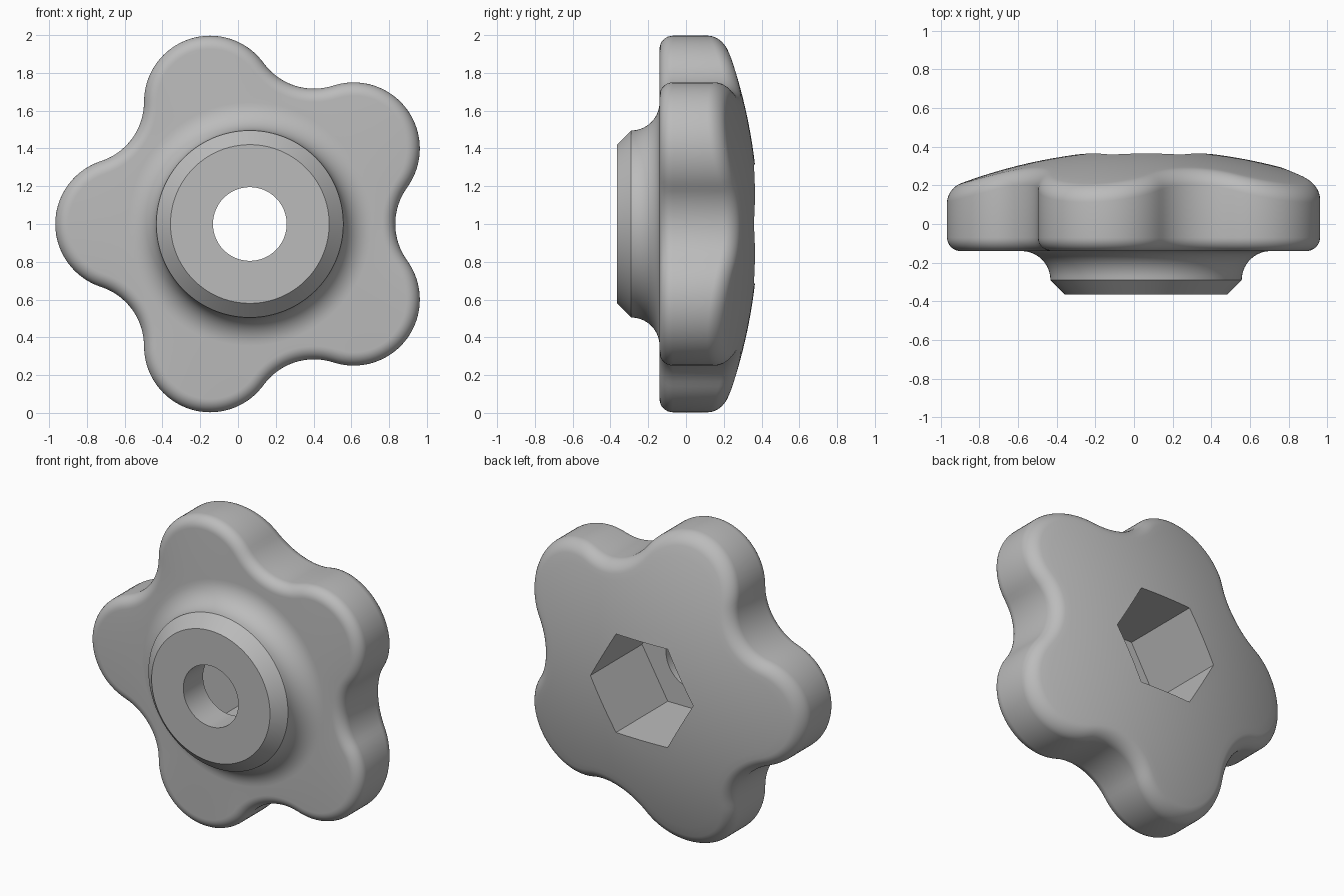
import bpy
import bmesh
from math import sin, cos, tan, atan2, sqrt, pi, radians

if "Cube" in bpy.data.objects:
    bpy.data.objects.remove(bpy.data.objects["Cube"])

SEGMENTS = 240
AXIS_X, AXIS_Z = 0.0625, 1.0
LOBE_DIST, LOBE_R = 0.68, 0.35      # five round lobes
FILLET = 0.07                       # rim rounding
FRONT_Y, BOSS_Y, FLOOR_Y = -0.14, -0.365, -0.165
BORE_R, HEX_APOTHEM = 0.195, 0.316


def lobed(theta, inset):
    """Radius of the five-lobed outline, moved inward by inset."""
    a = (theta - pi) % radians(72)
    a = min(a, radians(72) - a)
    r = LOBE_R - inset
    if a <= atan2(r * sin(radians(72)), LOBE_DIST + r * cos(radians(72))):
        return LOBE_DIST * cos(a) + sqrt(r * r - (LOBE_DIST * sin(a)) ** 2)
    b = radians(36) - a
    dist = 2 * LOBE_DIST * cos(radians(36))
    valley = LOBE_DIST - r
    return dist * cos(b) - sqrt(valley ** 2 - (dist * sin(b)) ** 2)


def hexagon(theta):
    """Radius of the hexagonal socket, with a corner on the x axis."""
    return HEX_APOTHEM / cos(theta % radians(60) - radians(30))


def dome(rho):
    """Height of the spherical back."""
    sphere = 2.75
    return 0.383 - sphere + sqrt(sphere ** 2 - rho ** 2)


def circle_ring(r, y):
    return lambda t: (r, y)


def front_rim_ring(a):
    inset = FILLET * (1 - sin(a))
    return lambda t: (lobed(t, inset), FRONT_Y + FILLET * (1 - cos(a)))


def back_rim_ring(a):
    def ring(t):
        rho = lobed(t, FILLET * (1 - cos(a)))
        return rho, dome(rho) - FILLET * (1 - sin(a))
    return ring


def dome_ring(f):
    def ring(t):
        rho = lobed(t, FILLET) * (1 - f) + hexagon(t) * f
        return rho, dome(rho)
    return ring


def quarter(n):
    return [pi / 2 * i / n for i in range(n + 1)]


# Bore and chamfered boss
rings = [circle_ring(BORE_R, FLOOR_Y), circle_ring(BORE_R, BOSS_Y),
         circle_ring(0.42, BOSS_Y)]
# Concave blend from the boss to the front face
rings += [circle_ring(0.645 - 0.15 * cos(a), -0.29 + 0.15 * sin(a)) for a in quarter(10)]
# Rounded rim, front and back
rings += [front_rim_ring(a) for a in quarter(8)]
rings += [back_rim_ring(a) for a in quarter(8)]
# Domed back and hexagonal socket
rings += [dome_ring(i / 10) for i in range(1, 11)]
rings.append(lambda t: (hexagon(t), FLOOR_Y))

# Skin the closed loop of rings
bm = bmesh.new()
angles = [2 * pi * i / SEGMENTS for i in range(SEGMENTS)]
grid = []
for ring in rings:
    row = []
    for t in angles:
        rho, y = ring(t)
        row.append(bm.verts.new((AXIS_X + rho * cos(t), y, AXIS_Z + rho * sin(t))))
    grid.append(row)
for k, row in enumerate(grid):
    following = grid[(k + 1) % len(grid)]
    for i in range(SEGMENTS):
        j = (i + 1) % SEGMENTS
        bm.faces.new((row[i], row[j], following[j], following[i]))
bmesh.ops.recalc_face_normals(bm, faces=bm.faces)
mesh = bpy.data.meshes.new("star_knob")
bm.to_mesh(mesh)
bm.free()

# Plain grey material
grey = bpy.data.materials.new("plain_grey")
grey.use_nodes = True
colour = (0.5, 0.5, 0.5, 1)
grey.diffuse_color = colour
grey.node_tree.nodes["Principled BSDF"].inputs["Base Color"].default_value = colour
mesh.materials.append(grey)

knob = bpy.data.objects.new("star_knob", mesh)
bpy.context.collection.objects.link(knob)
bpy.ops.object.select_all(action="DESELECT")
knob.select_set(True)
bpy.context.view_layer.objects.active = knob
bpy.ops.object.shade_smooth_by_angle(angle=radians(30))
